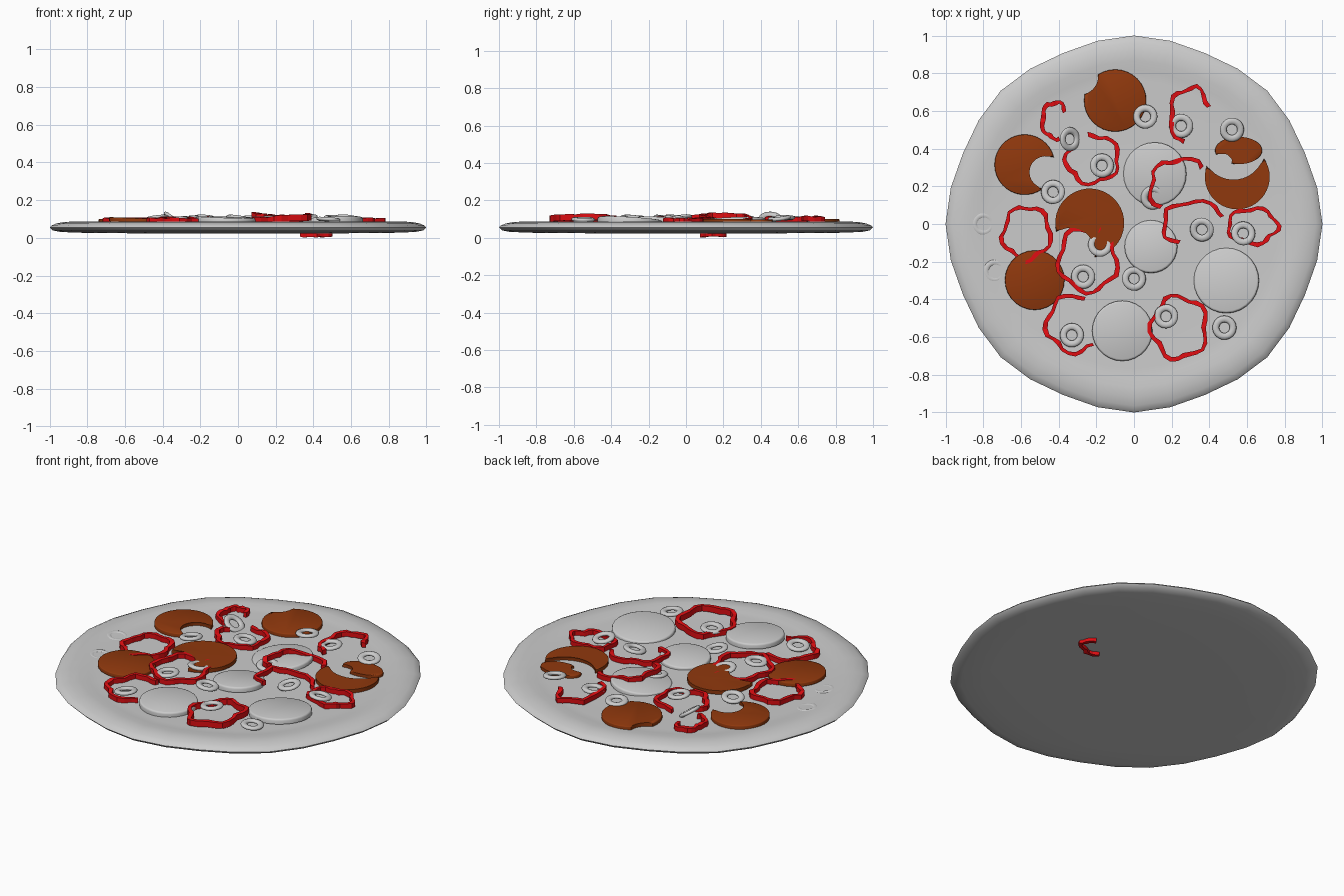
import bpy
import bmesh
import random
from math import cos, sin, acos, pi, radians, hypot, atan2

random.seed(4)
default_cube = bpy.data.objects.get("Cube")
if default_cube:
    bpy.data.objects.remove(default_cube, do_unlink=True)


def make_material(name, red, green, blue):
    material = bpy.data.materials.new(name)
    material.use_nodes = True
    colour = (red, green, blue, 1)
    material.diffuse_color = colour
    material.node_tree.nodes["Principled BSDF"].inputs["Base Color"].default_value = colour
    return material


PALE_GREY = make_material("pale grey", 0.6, 0.6, 0.6)
BROWN = make_material("meat brown", 0.28, 0.04, 0.004)
RED = make_material("pepper red", 0.75, 0.004, 0.006)


def finish(bm, name, material, location=(0, 0, 0), tilt=(0, 0), smooth_angle=None):
    """Turn a bmesh into a placed object with one colour."""
    bmesh.ops.recalc_face_normals(bm, faces=bm.faces)
    mesh = bpy.data.meshes.new(name)
    bm.to_mesh(mesh)
    bm.free()
    mesh.materials.append(material)
    obj = bpy.data.objects.new(name, mesh)
    bpy.context.collection.objects.link(obj)
    obj.location = location
    obj.rotation_euler = (tilt[0], tilt[1], 0)
    if smooth_angle:
        bpy.ops.object.select_all(action='DESELECT')
        obj.select_set(True)
        bpy.context.view_layer.objects.active = obj
        bpy.ops.object.shade_smooth_by_angle(angle=radians(smooth_angle))
    return obj


def bridge(bm, loop_a, loop_b, closed=True):
    count = len(loop_a)
    for i in range(count if closed else count - 1):
        j = (i + 1) % count
        bm.faces.new((loop_a[i], loop_a[j], loop_b[j], loop_b[i]))


# Dough base: a lathed profile with a gently uneven rim
def build_base(segments=32):
    profile = [(0.4, 0.079), (0.77, 0.076), (0.82, 0.079), (0.87, 0.086), (0.92, 0.085),
               (0.965, 0.076), (0.99, 0.065), (1, 0.055), (0.985, 0.04), (0.94, 0.031),
               (0.8, 0.026), (0.4, 0.023)]
    bm = bmesh.new()
    loops = []
    for radius, height in profile:
        loop = []
        for i in range(segments):
            angle = 2 * pi * i / segments
            r = radius * (1 - 0.018 * sin(4 * angle) ** 2)
            loop.append(bm.verts.new((r * cos(angle), r * sin(angle), height)))
        loops.append(loop)
    for upper, lower in zip(loops, loops[1:]):
        bridge(bm, upper, lower)
    bm.faces.new(loops[0])
    bm.faces.new(loops[-1])
    finish(bm, "dough_base", PALE_GREY, smooth_angle=60)


# Round slices, optionally with a circular bite missing
def slice_outline(radius, bite, steps=28):
    if not bite:
        return [(radius * cos(2 * pi * i / steps), radius * sin(2 * pi * i / steps))
                for i in range(steps)]
    bx, by, br = bite
    d, heading = hypot(bx, by), atan2(by, bx)
    outer = acos((radius ** 2 + d ** 2 - br ** 2) / (2 * radius * d))
    inner = acos((br ** 2 + d ** 2 - radius ** 2) / (2 * br * d))
    points = []
    for i in range(steps + 1):
        a = heading + outer + (2 * pi - 2 * outer) * i / steps
        points.append((radius * cos(a), radius * sin(a)))
    for i in range(1, 12):
        a = heading + pi + inner - 2 * inner * i / 12
        points.append((bx + br * cos(a), by + br * sin(a)))
    return points


def build_slice(name, material, x, y, radius, z, thick, bite=None, squash=1, tilt=(0, 0), edge=0.005):
    bm = bmesh.new()
    outline = slice_outline(radius, bite)
    bottom = [bm.verts.new((px, py * squash, -thick / 2)) for px, py in outline]
    top = [bm.verts.new((px, py * squash, thick / 2)) for px, py in outline]
    bridge(bm, bottom, top)
    caps = [bm.faces.new(bottom), bm.faces.new(top)]
    rim = [e for e in caps[1].edges]
    bmesh.ops.bevel(bm, geom=rim, offset=edge, segments=2, affect='EDGES', profile=0.5)
    finish(bm, name, material, (x, y, z), tilt, smooth_angle=50)


# Lobed pepper strips: full rings or open arcs with a square section
def build_pepper(name, x, y, rx, ry, start=0, end=360, z=0.091, slope=0, tall=0.028, lobes=5):
    bm = bmesh.new()
    closed = end - start == 360
    steps = max(10, int((end - start) / 13))
    phase = random.uniform(0, pi)
    half = 0.011
    loops = [[], [], [], []]
    for i in range(steps if closed else steps + 1):
        a = radians(start + (end - start) * i / steps)
        wave = 0.96 + 0.09 * cos(lobes * a + phase) + random.uniform(-0.03, 0.03)
        lift = slope * rx * cos(a) + random.uniform(-0.004, 0.004)
        width = half * random.uniform(0.75, 1.3)
        corners = ((-1, -1), (1, -1), (1, 1), (-1, 1))
        for loop, (side, level) in zip(loops, corners):
            px = (rx * wave + side * width) * cos(a)
            py = (ry * wave + side * width) * sin(a)
            loop.append(bm.verts.new((px, py, lift + level * tall / 2)))
    for i in range(4):
        bridge(bm, loops[i], loops[(i + 1) % 4], closed)
    if not closed:
        bm.faces.new([loop[0] for loop in loops])
        bm.faces.new([loop[-1] for loop in loops])
    finish(bm, name, RED, (x, y, z))


# Olive rings: flattened rounded rings
def build_olive(name, x, y, z=0.098, tilt=(0, 0)):
    bm = bmesh.new()
    around, section = 24, 10
    loops = []
    for k in range(section):
        b = 2 * pi * k / section
        r = 0.046 + 0.018 * cos(b)
        loops.append([bm.verts.new((r * cos(2 * pi * i / around), r * sin(2 * pi * i / around),
                                    0.011 * sin(b))) for i in range(around)])
    for k in range(section):
        bridge(bm, loops[k], loops[(k + 1) % section])
    finish(bm, name, PALE_GREY, (x, y, z), tilt, smooth_angle=60)


build_base()

# Brown meat slices
build_slice("meat_back", BROWN, -0.1, 0.655, 0.165, 0.09, 0.022, bite=(-0.19, 0.13, 0.1))
build_slice("meat_back_right", BROWN, -0.58, 0.315, 0.16, 0.09, 0.022, bite=(0.11, -0.04, 0.09))
build_slice("meat_centre", BROWN, -0.235, 0.005, 0.183, 0.1, 0.022, bite=(-0.1, -0.15, 0.13))
build_slice("meat_front_right", BROWN, -0.527, -0.298, 0.158, 0.093, 0.022, tilt=(0, 0.04))
build_slice("meat_left", BROWN, 0.548, 0.25, 0.172, 0.088, 0.022, bite=(-0.02, 0.15, 0.17))
build_slice("meat_back_left", BROWN, 0.555, 0.39, 0.125, 0.088, 0.018, bite=(-0.09, -0.09, 0.06),
            squash=0.58)

# Pale cheese slices
build_slice("cheese_back", PALE_GREY, 0.11, 0.265, 0.168, 0.085, 0.026, tilt=(0.03, -0.08), edge=0.01)
build_slice("cheese_centre", PALE_GREY, 0.09, -0.12, 0.14, 0.09, 0.03, tilt=(-0.06, -0.04), edge=0.01)
build_slice("cheese_front", PALE_GREY, -0.062, -0.567, 0.16, 0.094, 0.03, tilt=(0.02, 0.03), edge=0.01)
build_slice("cheese_left", PALE_GREY, 0.49, -0.3, 0.173, 0.088, 0.03, tilt=(-0.06, -0.05), edge=0.01)

# Red pepper strips
build_pepper("pepper_back_right", -0.42, 0.55, 0.07, 0.1, start=30, end=290)
build_pepper("pepper_inner_back", -0.22, 0.345, 0.145, 0.135, start=-205, end=100)
build_pepper("pepper_right", -0.57, -0.05, 0.13, 0.145)
build_pepper("pepper_inner_right", -0.245, -0.19, 0.16, 0.175, z=0.097)
build_pepper("pepper_front_right", -0.31, -0.53, 0.16, 0.155, start=70, end=310)
build_pepper("pepper_front", 0.24, -0.55, 0.15, 0.17, z=0.1, slope=0.07, tall=0.034)
build_pepper("pepper_back_left", 0.3, 0.57, 0.11, 0.16, start=20, end=250, z=0.1)
build_pepper("pepper_inner_left", 0.25, 0.2, 0.17, 0.15, start=45, end=230, z=0.1, slope=-0.12)
build_pepper("pepper_centre", 0.32, 0, 0.175, 0.125, start=20, end=240, z=0.1, slope=-0.06)
build_pepper("pepper_left", 0.63, -0.01, 0.135, 0.095)
build_pepper("pepper_underside", 0.39, 0.15, 0.1, 0.065, start=-130, end=60, z=0.02, tall=0.03)

# Olive rings, slightly tilted at random, a few half sunk in the dough
olive_spots = [(0.06, 0.57), (0.25, 0.52), (0.52, 0.5), (-0.17, 0.31), (-0.43, 0.17),
               (0.36, -0.03), (0.58, -0.05), (-0.18, -0.11), (-0.27, -0.28), (0, -0.29),
               (0.17, -0.49), (0.48, -0.55), (-0.33, -0.59)]
for number, (x, y) in enumerate(olive_spots):
    lean = (random.uniform(-0.15, 0.15), random.uniform(-0.15, 0.15))
    build_olive(f"olive_ring_{number}", x, y, z=0.105 if y > -0.5 else 0.098, tilt=lean)
build_olive("olive_ring_leaning", -0.34, 0.45, z=0.1, tilt=(0, 0.6))
build_olive("olive_ring_under_cheese", 0.1, 0.14, z=0.088, tilt=(0.1, 0.1))
build_olive("olive_ring_sunk_back", -0.8, 0, z=0.07, tilt=(0, 0.1))
build_olive("olive_ring_sunk_front", -0.74, -0.25, z=0.069, tilt=(0, 0.1))
